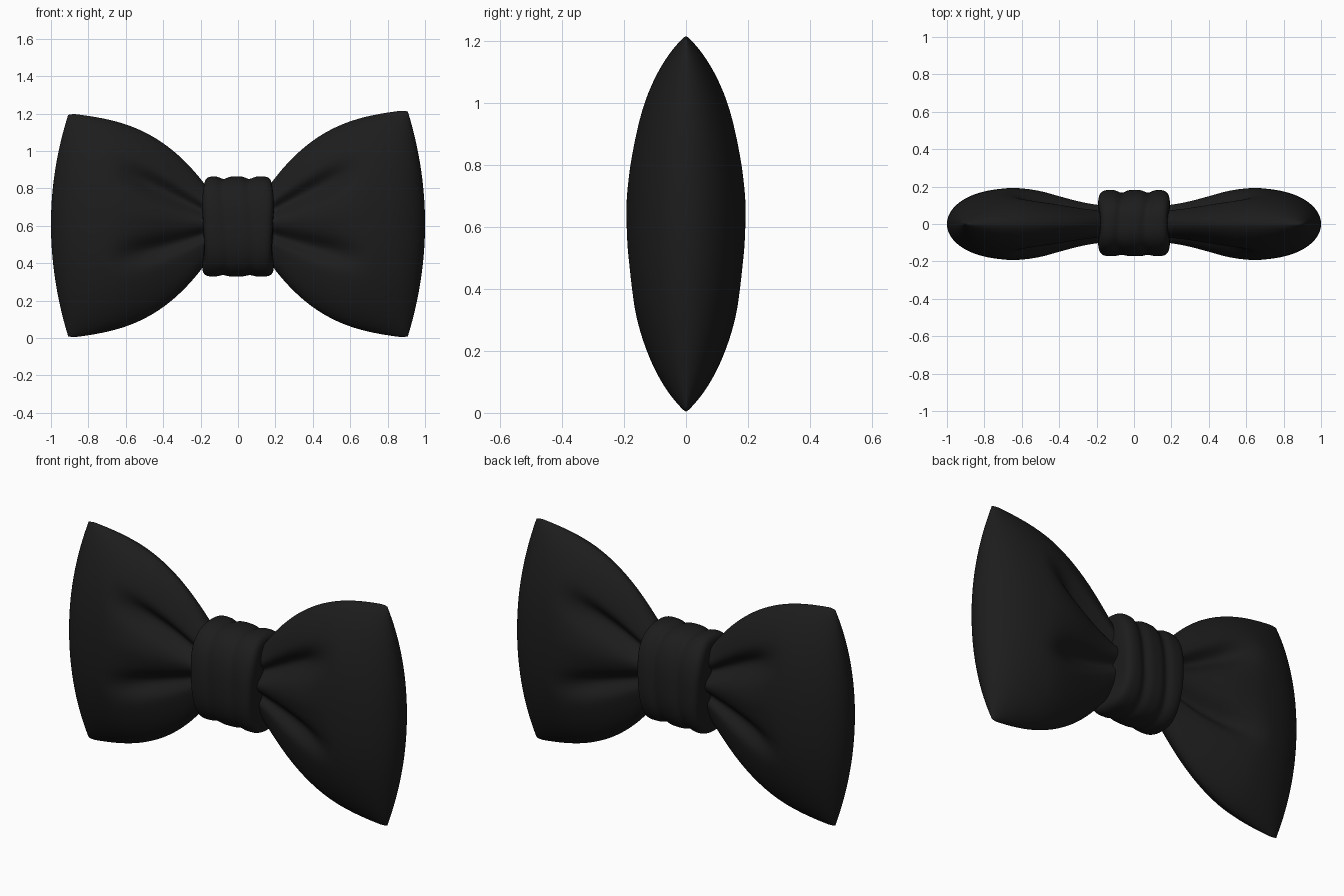
import bpy, bmesh, math

cube = bpy.data.objects.get("Cube")
if cube:
    bpy.data.objects.remove(cube, do_unlink=True)

MID = 0.61  # height of the bow's centre line

black = bpy.data.materials.new("black cloth")
black.use_nodes = True
shade = (0.012, 0.012, 0.012, 1)
black.diffuse_color = shade
bsdf = black.node_tree.nodes["Principled BSDF"]
bsdf.inputs["Base Color"].default_value = shade
bsdf.inputs["Roughness"].default_value = 0.8


def smooth(t):
    t = min(max(t, 0), 1)
    return t * t * (3 - 2 * t)


def bump(t, width):
    return math.exp(-(t / width) ** 2)


def finish(bm, name):
    bmesh.ops.remove_doubles(bm, verts=bm.verts, dist=0.0004)
    bmesh.ops.recalc_face_normals(bm, faces=bm.faces)
    mesh = bpy.data.meshes.new(name)
    bm.to_mesh(mesh)
    bm.free()
    mesh.materials.append(black)
    mesh.polygons.foreach_set("use_smooth", [True] * len(mesh.polygons))
    ob = bpy.data.objects.new(name, mesh)
    bpy.context.collection.objects.link(ob)
    return ob


def skin(bm, rows):
    for a, b in zip(rows, rows[1:]):
        for i in range(len(a) - 1):
            bm.faces.new((a[i], a[i + 1], b[i + 1], b[i]))


def folds(u, v):
    # Two pinched creases fan out from the knot, with a soft ridge between
    fade = 1 - smooth((u - 0.38) / 0.32)
    upper = bump(v - 0.31 - 0.38 * u, 0.13)
    lower = bump(v + 0.25 + 0.12 * u, 0.12)
    ridge = bump(v - 0.03 - 0.14 * u, 0.16)
    depth = 0.034 + 0.034 * smooth(u / 0.35)
    return fade * (depth * (upper + 0.85 * lower) - 0.014 * ridge)


def wing_point(u, v, face, side, top):
    # Padded sheet: narrow at the knot, tall and bowed at the outer edge
    x = 0.13 + u * (0.87 - 0.092 * v * v)
    height = 0.15 + 0.36 * (1 - (1 - u) ** 3) + 0.1 * u
    height *= 1 - 0.015 * max(0, (u - 0.94) / 0.06) ** 2
    z = MID + v * height * (top if v > 0 else 1)
    thick = 0.085 + 0.107 * smooth(u / 0.65)
    thick *= max(0, 1 - max(0, (u - 0.55) / 0.45) ** 2.4) ** 0.5
    lens = max(0, 1 - abs(v) ** 2.2) ** (0.5 + 0.08 * smooth(u * 2))
    y = max(0, thick - folds(u, v)) * lens
    return side * x, face * y, z


def wing(name, side, top):
    bm = bmesh.new()
    nu, nv = 56, 72
    for face in (-1, 1):
        rows = []
        for i in range(nu + 1):
            u = 1 - (1 - i / nu) ** 1.6
            rows.append([bm.verts.new(wing_point(
                u, math.sin(math.pi * (j / nv - 0.5)), face, side, top))
                for j in range(nv + 1)])
        skin(bm, rows)
    return finish(bm, name)


wing("left_wing", 1, 1.0)
wing("right_wing", -1, 0.97)

# Knot: a rounded band with three soft pleats and turned-in ends
bm = bmesh.new()
rows = []
steps, around = 48, 72
for i in range(steps + 1):
    s = 2 * i / steps - 1
    x = 0.186 * math.sin(s * math.pi / 2)
    end = max(0, (abs(s) - 0.5) / 0.5)
    inset = 0.08 * (1 - math.sqrt(max(0, 1 - end ** 2)))
    ring = []
    for j in range(around + 1):
        a = 2 * math.pi * j / around
        c, d = math.cos(a), math.sin(a)
        sway = 0.012 * math.sin(2 * a + 0.6)
        crease = bump(x - 0.068 - sway, 0.026) + bump(x + 0.072 - sway, 0.026)
        depth = inset + crease * (0.011 + 0.005 * math.sin(a + 1))
        y = (0.177 - depth) * math.copysign(abs(c) ** 0.8, c) + 0.005
        z = (0.268 - depth) * math.copysign(abs(d) ** 0.8, d) + MID - 0.014
        ring.append(bm.verts.new((x + 0.006 * math.sin(3 * a) * s, y, z)))
    rows.append(ring)
skin(bm, rows)
for ring in (rows[0], rows[-1]):
    bm.faces.new(ring[:-1])
finish(bm, "knot")
